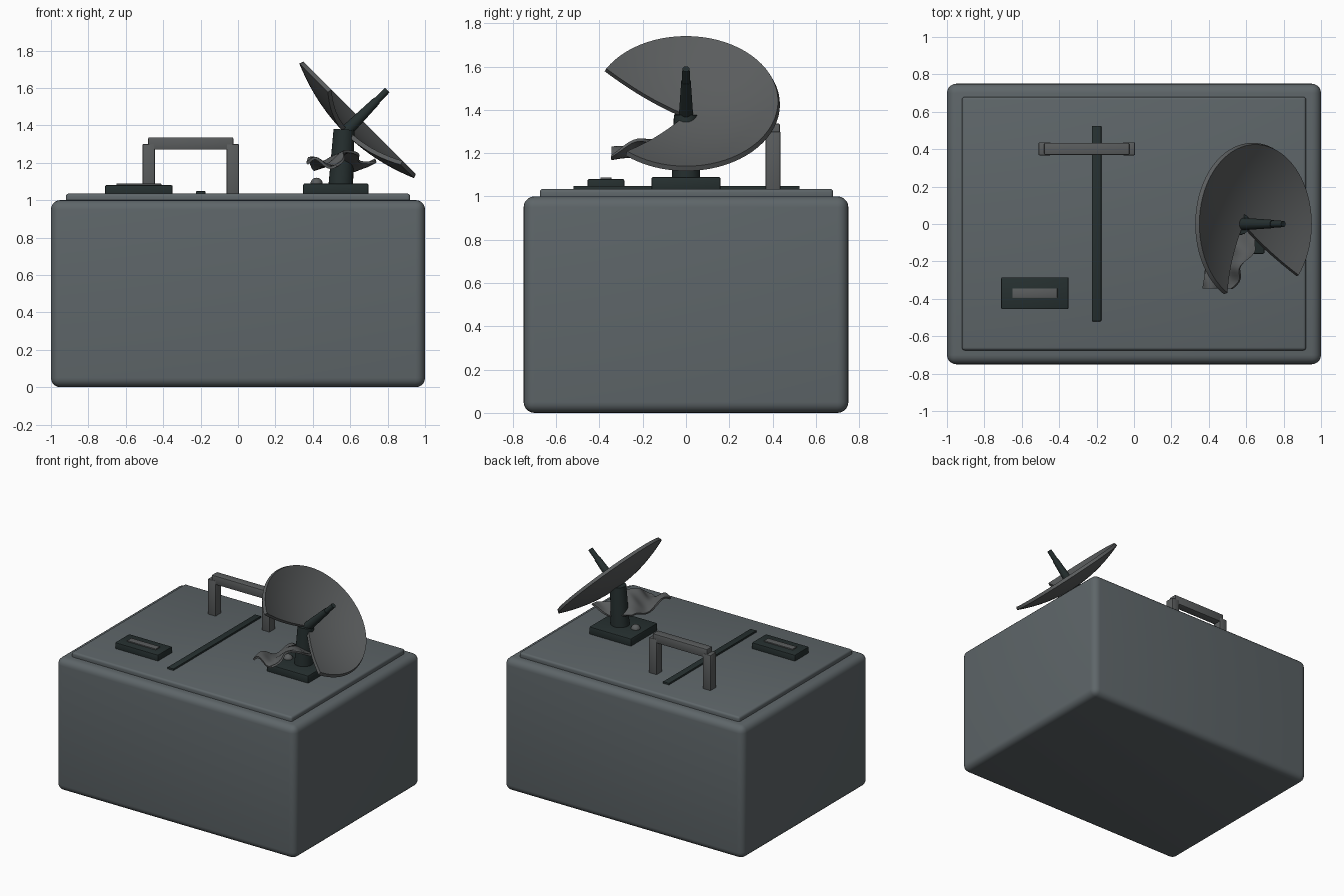
import bpy, bmesh, math
from mathutils import Vector

if "Cube" in bpy.data.objects:
    bpy.data.objects.remove(bpy.data.objects["Cube"])


def material(name, col):
    m = bpy.data.materials.new(name)
    m.diffuse_color = (*col, 1)
    m.use_nodes = True
    m.node_tree.nodes["Principled BSDF"].inputs["Base Color"].default_value = m.diffuse_color
    return m


CASE = material("slate grey", (0.112, 0.132, 0.141))
DARK = material("dark green black", (0.019, 0.029, 0.029))
METAL = material("dull grey", (0.102, 0.108, 0.110))


def finish(name, bm, mat, smooth=True):
    bmesh.ops.recalc_face_normals(bm, faces=bm.faces[:])
    me = bpy.data.meshes.new(name)
    bm.to_mesh(me)
    bm.free()
    me.materials.append(mat)
    ob = bpy.data.objects.new(name, me)
    bpy.context.collection.objects.link(ob)
    if smooth:
        bpy.ops.object.select_all(action='DESELECT')
        ob.select_set(True)
        bpy.context.view_layer.objects.active = ob
        bpy.ops.object.shade_smooth_by_angle(angle=math.radians(35))
    return ob


def box(name, lo, hi, mat, bevel=0.006, segs=2):
    lo, hi = Vector(lo), Vector(hi)
    bm = bmesh.new()
    bmesh.ops.create_cube(bm, size=1)
    for v in bm.verts:
        v.co = Vector((v.co[i] * (hi[i] - lo[i]) + (lo[i] + hi[i]) / 2 for i in range(3)))
    bmesh.ops.bevel(bm, geom=bm.edges[:], offset=bevel, segments=segs, profile=0.5, affect='EDGES')
    return finish(name, bm, mat)


def rod(name, a, b, r1, r2, mat, sides=24):
    a, b = Vector(a), Vector(b)
    bm = bmesh.new()
    bmesh.ops.create_cone(bm, cap_ends=True, segments=sides, radius1=r1, radius2=r2, depth=(b - a).length)
    rot = Vector((0, 0, 1)).rotation_difference(b - a).to_matrix()
    for v in bm.verts:
        v.co = rot @ v.co + (a + b) / 2
    return finish(name, bm, mat)


def sheet(name, point, nu, nv, thick, mat):
    """Grid surface from point(s, t), thickened away from its face side."""
    bm = bmesh.new()
    g = [[bm.verts.new(point(i / nu, j / nv)) for j in range(nv + 1)] for i in range(nu + 1)]
    for i in range(nu):
        for j in range(nv):
            bm.faces.new((g[i][j], g[i + 1][j], g[i + 1][j + 1], g[i][j + 1]))
    bmesh.ops.remove_doubles(bm, verts=bm.verts[:], dist=1e-5)
    bm.normal_update()
    norms = {v: v.normal.copy() for v in bm.verts}
    top = bm.faces[:]
    dup = bmesh.ops.duplicate(bm, geom=bm.verts[:] + bm.edges[:] + top)
    vm = dup["vert_map"]
    for v, n in norms.items():
        vm[v].co = v.co - n * thick
    # close the open border between the two skins
    for e in [e for f in top for e in f.edges if e.is_boundary]:
        a, b = e.verts
        bm.faces.new((a, b, vm[b], vm[a]))
    return finish(name, bm, mat)


# Case and lid
box("case_body", (-1, -0.75, 0), (1, 0.75, 1), CASE, 0.05, 5)
box("case_lid", (-0.92, -0.675, 0.98), (0.92, 0.68, 1.035), CASE, 0.015, 3)

# Latch plate, its slot, and the seam strip
box("latch_plate", (-0.71, -0.455, 1.02), (-0.35, -0.285, 1.08), DARK)
box("latch_slot", (-0.65, -0.395, 1.07), (-0.41, -0.345, 1.088), METAL, 0.002)
box("seam_strip", (-0.225, -0.52, 1.02), (-0.175, 0.525, 1.048), DARK, 0.003)

# Handle
for i, x in enumerate((-0.4775, -0.0275)):
    box(f"handle_post_{i + 1}", (x - 0.033, 0.367, 1.02), (x + 0.033, 0.437, 1.30), METAL)
box("handle_bar", (-0.48, 0.37, 1.27), (-0.025, 0.434, 1.336), METAL)

# Dish mount
box("dish_base", (0.348, -0.16, 1.02), (0.698, 0.16, 1.09), DARK, 0.01)
rod("pedestal", (0.549, 0, 1.07), (0.567, 0, 1.378), 0.066, 0.056, DARK)
bm = bmesh.new()
bmesh.ops.create_uvsphere(bm, u_segments=16, v_segments=10, radius=0.033)
for v in bm.verts:
    v.co += Vector((0.42, 0, 1.087))
finish("mount_knob", bm, METAL)

# Broken dish: a shallow bowl with one wedge missing, facing up and right
S = math.sqrt(0.5)
U, V, N = Vector((0, 1, 0)), Vector((-S, 0, S)), Vector((S, 0, S))
RIM = Vector((0.65, 0, 1.44))


def dish_point(s, t):
    a = math.radians(-130 + 280 * t)
    r = 0.425 * s
    return RIM + U * r * math.cos(a) + V * r * math.sin(a) - N * 0.09 * (1 - s * s)


sheet("dish", dish_point, 10, 56, 0.024, METAL)

# Feed arm
rod("feed_arm", RIM - N * 0.11, RIM + N * 0.13, 0.034, 0.022, DARK)
rod("feed_tip", RIM + N * 0.12, RIM + N * 0.21, 0.019, 0.017, DARK)

# Crumpled torn dish piece hanging on the pedestal
A, B = Vector((0.365, -0.345, 1.20)), Vector((0.52, -0.345, 1.21))
D, C = Vector((0.43, 0.03, 1.17)), Vector((0.75, 0.07, 1.20))


def torn_point(s, t):
    p = A.lerp(B, s).lerp(D.lerp(C, s), t)
    p.x += 0.018 * math.sin(t * 17) * s
    p.z += 0.028 * math.sin(5.5 * s + 8 * t) + 0.04 * math.sin(math.pi * t) * (0.4 + 0.6 * s)
    return p


sheet("torn_piece", torn_point, 16, 24, 0.014, METAL)
